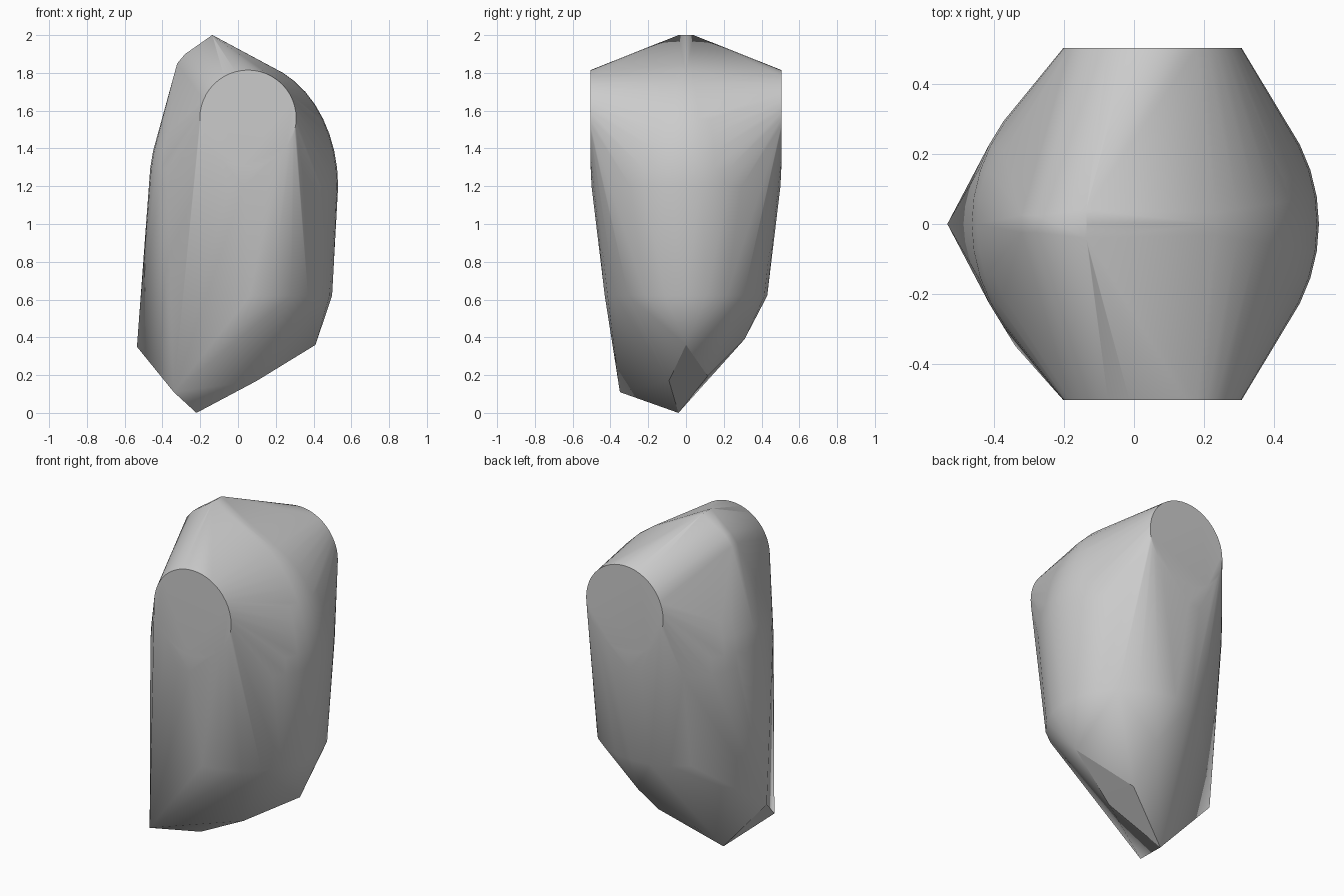
import bpy, bmesh
from math import sin, cos, pi

if "Cube" in bpy.data.objects:
    bpy.data.objects.remove(bpy.data.objects["Cube"], do_unlink=True)


def ring(n, place):
    """Points from a function of the angle, once around."""
    return [place(2 * pi * i / n) for i in range(n)]


points = []

# Round flat caps on both sides
for side in (-0.505, 0.505):
    points += ring(48, lambda a: (0.053 + 0.255 * cos(a), side, 1.56 + 0.255 * sin(a)))

# Domed bulge, built as stacked rings
for k in range(11):
    t = k / 11 * pi / 2
    points += ring(40, lambda a: (0.03 + 0.5 * cos(t) * cos(a),
                                  0.5 * cos(t) * sin(a), 1.2 + 0.66 * sin(t)))

# Lower rim
points += ring(24, lambda a: (0.063 + 0.435 * cos(a), 0.43 * sin(a), 0.62))

# Top ridge and upper edge
points += [(-0.135, 0, 2.0)]
for s in (-1, 1):
    points += [(-0.137, s * 0.04, 2.0), (-0.13, s * 0.075, 1.985),
               (-0.28, s * 0.025, 1.9), (-0.322, s * 0.025, 1.85)]

# Angular lower corners
points += [(-0.535, 0, 0.35), (-0.34, -0.35, 0.11), (-0.22, -0.04, 0),
           (0.41, 0, 0.36), (0.1, 0.31, 0.39),
           (0.1, 0.115, 0.195), (0.1, -0.09, 0.17)]

# Stretch one skin around all the points
bm = bmesh.new()
for p in points:
    bm.verts.new(p)
hull = bmesh.ops.convex_hull(bm, input=bm.verts[:])
loose = {g for g in hull["geom_interior"] + hull["geom_unused"]
         if isinstance(g, bmesh.types.BMVert)}
bmesh.ops.delete(bm, geom=list(loose), context='VERTS')
bmesh.ops.dissolve_limit(bm, angle_limit=0.005, verts=bm.verts[:], edges=bm.edges[:])
bmesh.ops.recalc_face_normals(bm, faces=bm.faces[:])

mesh = bpy.data.meshes.new("faceted_body")
bm.to_mesh(mesh)
bm.free()
body = bpy.data.objects.new("faceted_body", mesh)
bpy.context.collection.objects.link(body)

# Plain grey
grey = bpy.data.materials.new("plain_grey")
grey.use_nodes = True
colour = (0.6, 0.6, 0.6, 1)
grey.diffuse_color = colour
grey.node_tree.nodes["Principled BSDF"].inputs["Base Color"].default_value = colour
mesh.materials.append(grey)

# Soft shading with crisp corners
bpy.ops.object.select_all(action='DESELECT')
body.select_set(True)
bpy.context.view_layer.objects.active = body
bpy.ops.object.shade_smooth_by_angle(angle=pi / 6)
